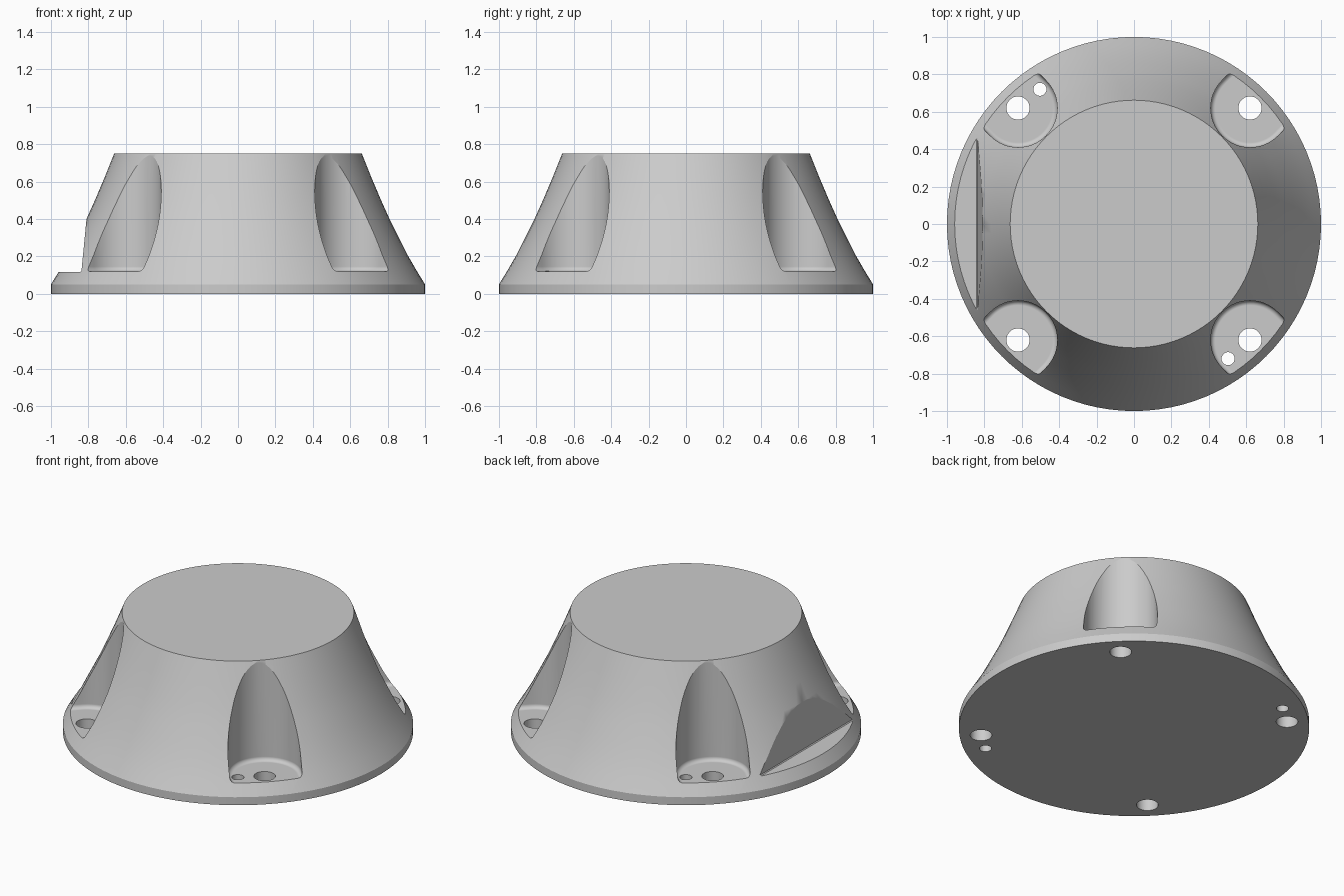
import bpy, bmesh, math

if "Cube" in bpy.data.objects:
    bpy.data.objects.remove(bpy.data.objects["Cube"])


def mesh_from_rings(name, rings):
    """Skin stacked closed loops of equal length and cap both ends."""
    bm = bmesh.new()
    loops = [[bm.verts.new(p) for p in ring] for ring in rings]
    n = len(loops[0])
    for a, b in zip(loops, loops[1:]):
        for i in range(n):
            j = (i + 1) % n
            bm.faces.new((a[i], a[j], b[j], b[i]))
    bm.faces.new(loops[0][::-1])
    bm.faces.new(loops[-1])
    bmesh.ops.recalc_face_normals(bm, faces=bm.faces[:])
    mesh = bpy.data.meshes.new(name)
    bm.to_mesh(mesh)
    bm.free()
    obj = bpy.data.objects.new(name, mesh)
    bpy.context.collection.objects.link(obj)
    return obj


def circle(r, z, n, cx=0, cy=0):
    return [(cx + r * math.cos(math.tau * i / n), cy + r * math.sin(math.tau * i / n), z)
            for i in range(n)]


def slot(r, z, angle, dist=0.877, end=1.4, n=32):
    """U-shaped outline: round end towards the axis, open outwards."""
    pts = [(end, -r), (end, r)]
    for i in range(n + 1):
        t = math.pi / 2 + math.pi * i / n
        pts.append((dist + r * math.cos(t), r * math.sin(t)))
    c, s = math.cos(angle), math.sin(angle)
    return [(x * c - y * s, x * s + y * c, z) for x, y in pts]


# Flared round body
profile = [(1, 0), (1, .05), (.957, .12), (.905, .21), (.86, .30), (.81, .40),
           (.765, .50), (.714, .62), (.662, .75)]
body = mesh_from_rings("flared_base", [circle(r, z, 96) for r, z in profile])

cutters = []
FLOOR, FILLET = 0.12, 0.025

# Four screw pockets with filleted floors, and their through holes
for k in range(4):
    a = math.radians(45 + 90 * k)
    rings = []
    for i in range(6):
        t = math.pi / 2 * i / 5
        rings.append(slot(.21 - FILLET * (1 - math.sin(t)),
                          FLOOR + FILLET * (1 - math.cos(t)), a))
    rings.append(slot(.21, 1, a))
    cutters.append(mesh_from_rings("pocket_cutter", rings))
    x, y = .877 * math.cos(a), .877 * math.sin(a)
    cutters.append(mesh_from_rings("screw_hole_cutter",
                                   [circle(.062, z, 32, x, y) for z in (-.1, .3)]))

# Two small pin holes on opposite corners
for s in (-1, 1):
    cutters.append(mesh_from_rings("pin_hole_cutter",
                                   [circle(.035, z, 24, .503 * s, -.72 * s) for z in (-.1, .3)]))

# Leaning flat notch on the left side
section = [(-1.3, .117), (-.842, .117), (-.837, .122), (-.81, .40), (-.75, 1), (-1.3, 1)]
cutters.append(mesh_from_rings("notch_cutter",
                               [[(x, y, z) for x, z in section] for y in (-.7, .7)]))

# Carve the body, then remove the cutters
bpy.context.view_layer.objects.active = body
body.select_set(True)
for c in cutters:
    c.hide_render = True
    mod = body.modifiers.new("cut", 'BOOLEAN')
    mod.operation, mod.solver, mod.object = 'DIFFERENCE', 'EXACT', c
    bpy.ops.object.modifier_apply(modifier=mod.name)
    bpy.data.objects.remove(c)

# Smooth walls with crisp edges
bpy.ops.object.shade_smooth_by_angle(angle=math.radians(24))
wn = body.modifiers.new("clean_shading", 'WEIGHTED_NORMAL')
wn.keep_sharp = True
